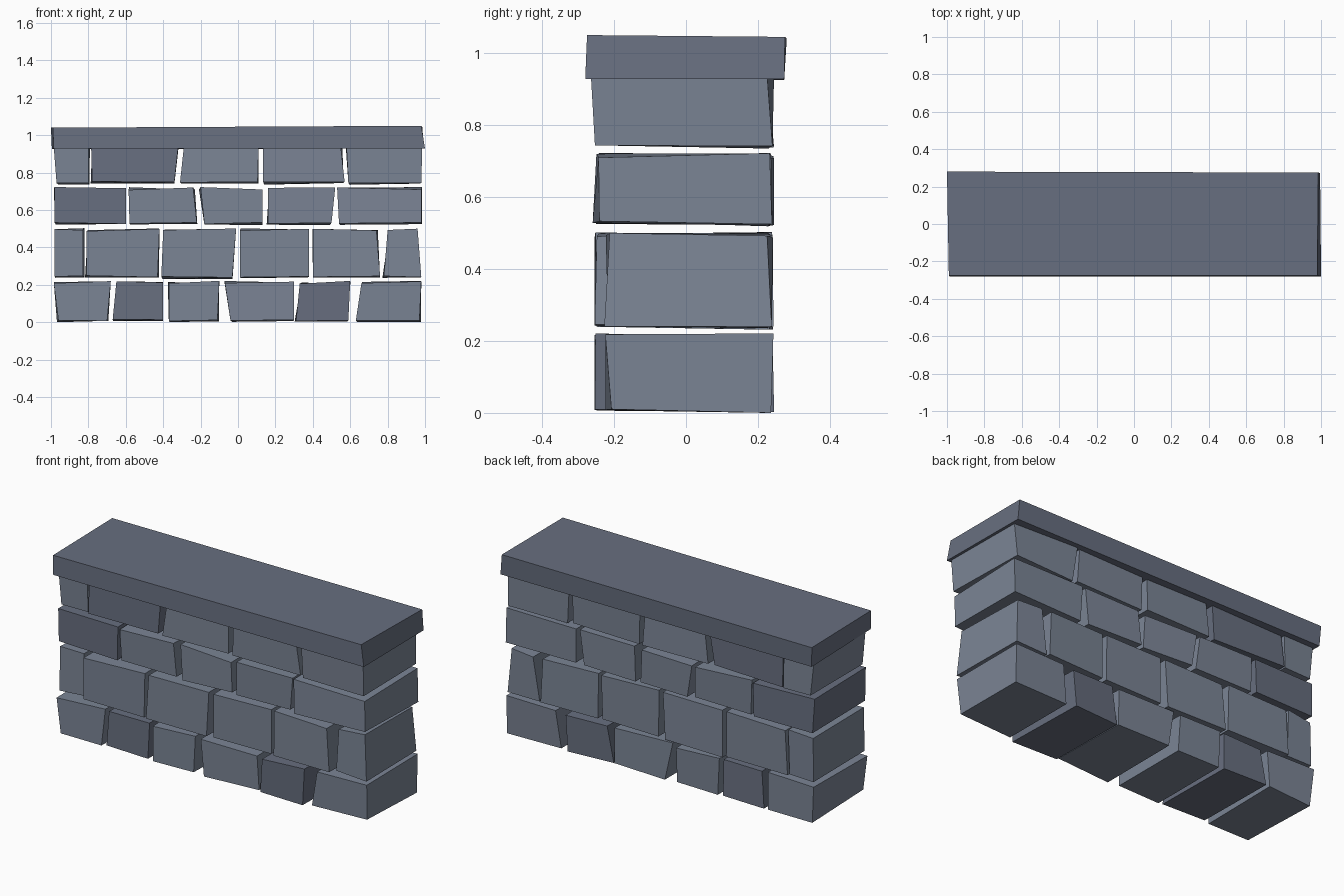
import bpy, bmesh, random

if "Cube" in bpy.data.objects:
    bpy.data.objects.remove(bpy.data.objects["Cube"])

random.seed(4)


def material(name, rgb):
    m = bpy.data.materials.new(name)
    m.diffuse_color = (*rgb, 1)
    m.use_nodes = True
    m.node_tree.nodes["Principled BSDF"].inputs["Base Color"].default_value = m.diffuse_color
    return m


LIGHT = material("light_stone", (0.198, 0.233, 0.30))
DARK = material("dark_stone", (0.137, 0.158, 0.213))


def block(name, front, back, mat):
    """Flat-faced block from a front and a back quad (bl, br, tr, tl)."""
    bm = bmesh.new()
    f = [bm.verts.new(p) for p in front]
    b = [bm.verts.new(p) for p in back]
    bm.faces.new(f)
    bm.faces.new(b[::-1])
    for i in range(4):
        j = (i + 1) % 4
        bm.faces.new((f[j], f[i], b[i], b[j]))
    bmesh.ops.recalc_face_normals(bm, faces=bm.faces)
    me = bpy.data.meshes.new(name)
    bm.to_mesh(me)
    bm.free()
    me.materials.append(mat)
    ob = bpy.data.objects.new(name, me)
    bpy.context.collection.objects.link(ob)
    return ob


def course(name, z0, z1, stones, start_y, end_y, dark=(), top_jitter=0.008):
    """Row of rough stones; each stone is x at bottom-left, bottom-right, top-right, top-left."""
    j = random.uniform
    for i, xs in enumerate(stones):
        y_front = {0: start_y, len(stones) - 1: end_y}.get(i, -0.245)
        quads = []
        for y, spread, dz in ((y_front, 0, 0.006), (0.235, 0.01, -0.002)):
            quad = []
            for k, x in enumerate(xs):
                z = z0 + dz + j(-0.004, 0.006) if k < 2 else z1 + j(-top_jitter, top_jitter)
                px = max(-0.985, min(0.985, x + j(-spread, spread)))
                quad.append((px, y + j(-0.01, 0.01), max(z, 0)))
            quads.append(quad)
        block(f"{name}_stone_{i + 1}", *quads, DARK if i + 1 in dark else LIGHT)


# Stone courses, bottom to top
course("base_course", 0.004, 0.213, [
    (-0.96, -0.70, -0.68, -0.99), (-0.67, -0.40, -0.40, -0.65),
    (-0.37, -0.11, -0.10, -0.37), (-0.04, 0.30, 0.30, -0.07),
    (0.31, 0.59, 0.60, 0.33), (0.63, 0.97, 0.98, 0.66)], -0.245, -0.215, (2, 5))
course("second_course", 0.237, 0.495, [
    (-0.98, -0.83, -0.83, -0.98), (-0.81, -0.43, -0.42, -0.81),
    (-0.41, -0.03, -0.01, -0.40), (0.01, 0.38, 0.38, 0.01),
    (0.40, 0.76, 0.74, 0.40), (0.78, 0.98, 0.96, 0.80)], -0.225, -0.22)
course("third_course", 0.522, 0.715, [
    (-0.98, -0.60, -0.60, -0.98), (-0.58, -0.22, -0.24, -0.585),
    (-0.18, 0.13, 0.13, -0.20), (0.16, 0.50, 0.52, 0.16),
    (0.54, 0.98, 0.98, 0.53)], -0.245, -0.25, (1,))
course("top_course", 0.74, 0.935, [
    (-0.97, -0.80, -0.80, -0.985), (-0.78, -0.34, -0.32, -0.785),
    (-0.31, 0.105, 0.11, -0.29), (0.135, 0.57, 0.55, 0.135),
    (0.59, 0.98, 0.985, 0.58)], -0.235, -0.26, (2,), 0.002)

# Overhanging capstone slab, slightly skewed
block("capstone",
      [(-0.985, -0.28, 0.93), (1.0, -0.28, 0.928), (0.98, -0.275, 1.05), (-0.99, -0.275, 1.04)],
      [(-0.995, 0.273, 0.925), (0.995, 0.273, 0.928), (0.985, 0.275, 1.045), (-1.0, 0.28, 1.04)],
      DARK)
